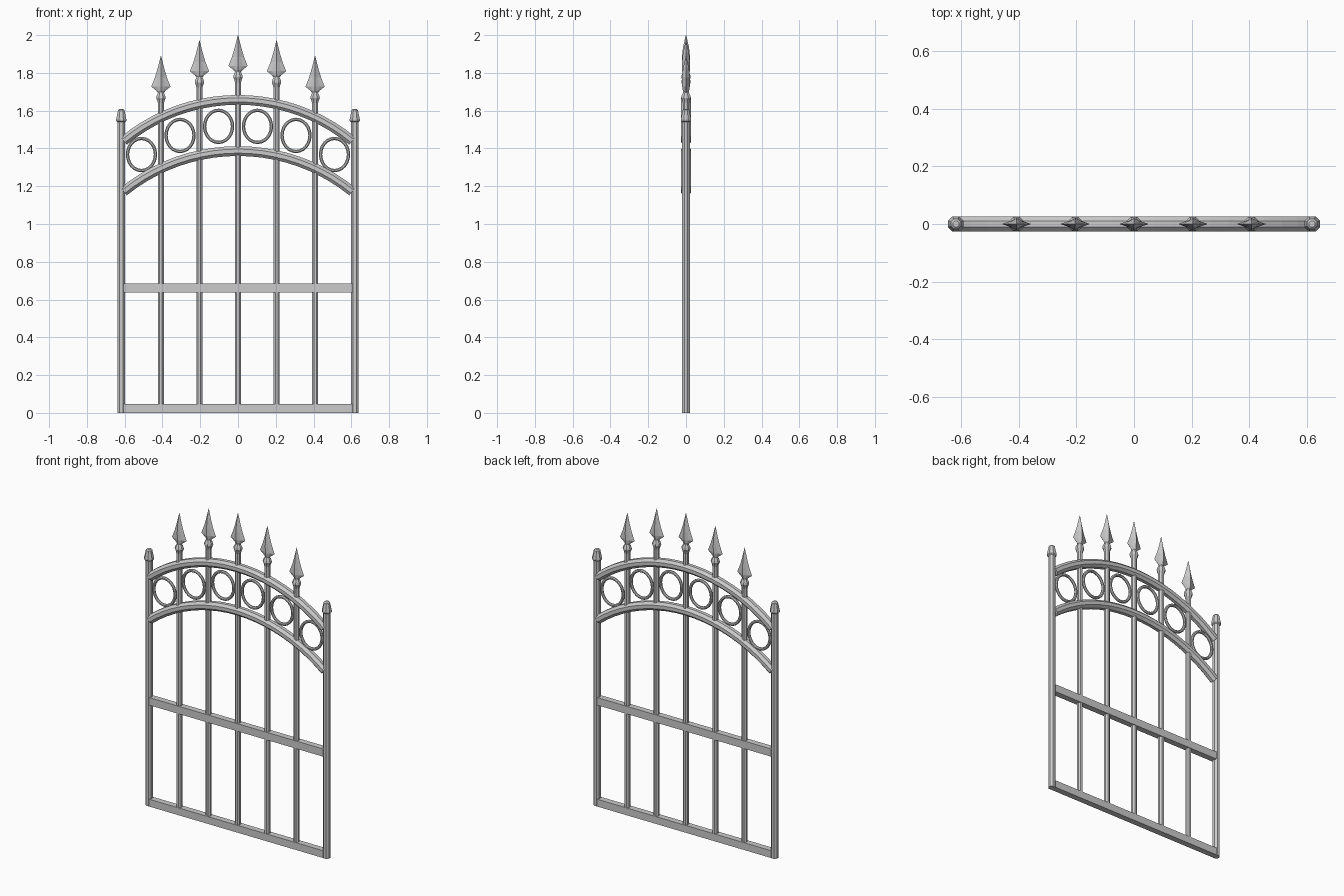
import bpy, bmesh
from math import sin, cos, pi, sqrt, atan2

if "Cube" in bpy.data.objects:
    bpy.data.objects.remove(bpy.data.objects["Cube"])


def loft(name, rings, closed=False):
    """Skin a list of equal-length point rings."""
    bm = bmesh.new()
    vs = [[bm.verts.new(p) for p in r] for r in rings]
    n, m = len(vs), len(vs[0])
    for i in range(n if closed else n - 1):
        a, b = vs[i], vs[(i + 1) % n]
        for j in range(m):
            k = (j + 1) % m
            bm.faces.new((a[j], a[k], b[k], b[j]))
    if not closed:
        bm.faces.new(vs[0][::-1])
        bm.faces.new(vs[-1])
    bmesh.ops.recalc_face_normals(bm, faces=bm.faces)
    me = bpy.data.meshes.new(name)
    bm.to_mesh(me)
    bm.free()
    ob = bpy.data.objects.new(name, me)
    bpy.context.collection.objects.link(ob)
    return ob


def lathe(name, x, profile, sides=8):
    """Turned upright part from (radius, z) pairs."""
    ang = [2 * pi * (j + 0.5) / sides for j in range(sides)]
    return loft(name, [[(x + r * cos(a), r * sin(a), z) for a in ang] for r, z in profile])


def tube(name, path, r, sides=8, closed=False):
    """Round tube along (x, z, normal_x, normal_z) stations in the gate plane."""
    ang = [2 * pi * (j + 0.5) / sides for j in range(sides)]
    return loft(name, [[(x + r * cos(a) * nx, r * sin(a), z + r * cos(a) * nz) for a in ang]
                       for x, z, nx, nz in path], closed)


def rail(name, z0, z1):
    loft(name, [[(x, y, z) for y, z in ((-.019, z0), (.019, z0), (.019, z1), (-.019, z1))]
                for x in (-.605, .605)])


def arch(name, top, end, half=0.605, steps=20):
    sag = top - end
    R = (half ** 2 + sag ** 2) / (2 * sag)
    amax = atan2(half, R - sag)
    path = []
    for i in range(steps + 1):
        a = amax * (2 * i / steps - 1)
        path.append((R * sin(a), top - R + R * cos(a), sin(a), cos(a)))
    tube(name, path, 0.028)


def ring(name, x, z, rx=0.074, rz=0.085, steps=24):
    path = []
    for i in range(steps):
        a = 2 * pi * i / steps
        nx, nz = cos(a) / rx, sin(a) / rz
        d = sqrt(nx * nx + nz * nz)
        path.append((x + rx * cos(a), z + rz * sin(a), nx / d, nz / d))
    tube(name, path, 0.0095, closed=True)


def spear(x, tip):
    # Bar with its turned collar
    lathe("upright_bar", x, [(.0175, .01), (.0175, tip - .25)])
    lathe("spear_collar", x, [(.017, tip - .252), (.021, tip - .237), (.027, tip - .222),
                              (.025, tip - .212), (.014, tip - .19), (.012, tip - .175)])
    # Flattened head: four ridges with hollow faces between
    rings = []
    for w, d, h, dz in ((.012, .012, .9, -.2), (.026, .017, .75, -.183), (.051, .02, .66, -.163),
                        (.032, .021, .68, -.115), (.017, .016, .75, -.065), (.001, .001, .9, 0)):
        rings.append([(x + w * cos(a) * f, d * sin(a) * f, tip + dz)
                      for a, f in ((j * pi / 4, h if j % 2 else 1) for j in range(8))])
    loft("spear_head", rings)


# Side posts with caps
for s in (-1, 1):
    lathe("side_post", s * .618, [(.0215, 0), (.0215, 1.56)])
    lathe("post_cap", s * .618, [(.022, 1.54), (.029, 1.546), (.029, 1.555), (.021, 1.592),
                                 (.019, 1.603), (.011, 1.61)])

# Flat rails
rail("bottom_rail", 0, .046)
rail("middle_rail", .637, .685)

# Arched rails
arch("upper_arch", 1.657, 1.44)
arch("lower_arch", 1.386, 1.172)

# Bars topped with spears
spear(0, 2.0)
for s in (-1, 1):
    spear(s * .204, 1.972)
    spear(s * .408, 1.89)

# Decorative rings between the arches
for s in (-1, 1):
    for x, z in ((.103, 1.517), (.307, 1.469), (.511, 1.368)):
        ring("scroll_ring", s * x, z)
